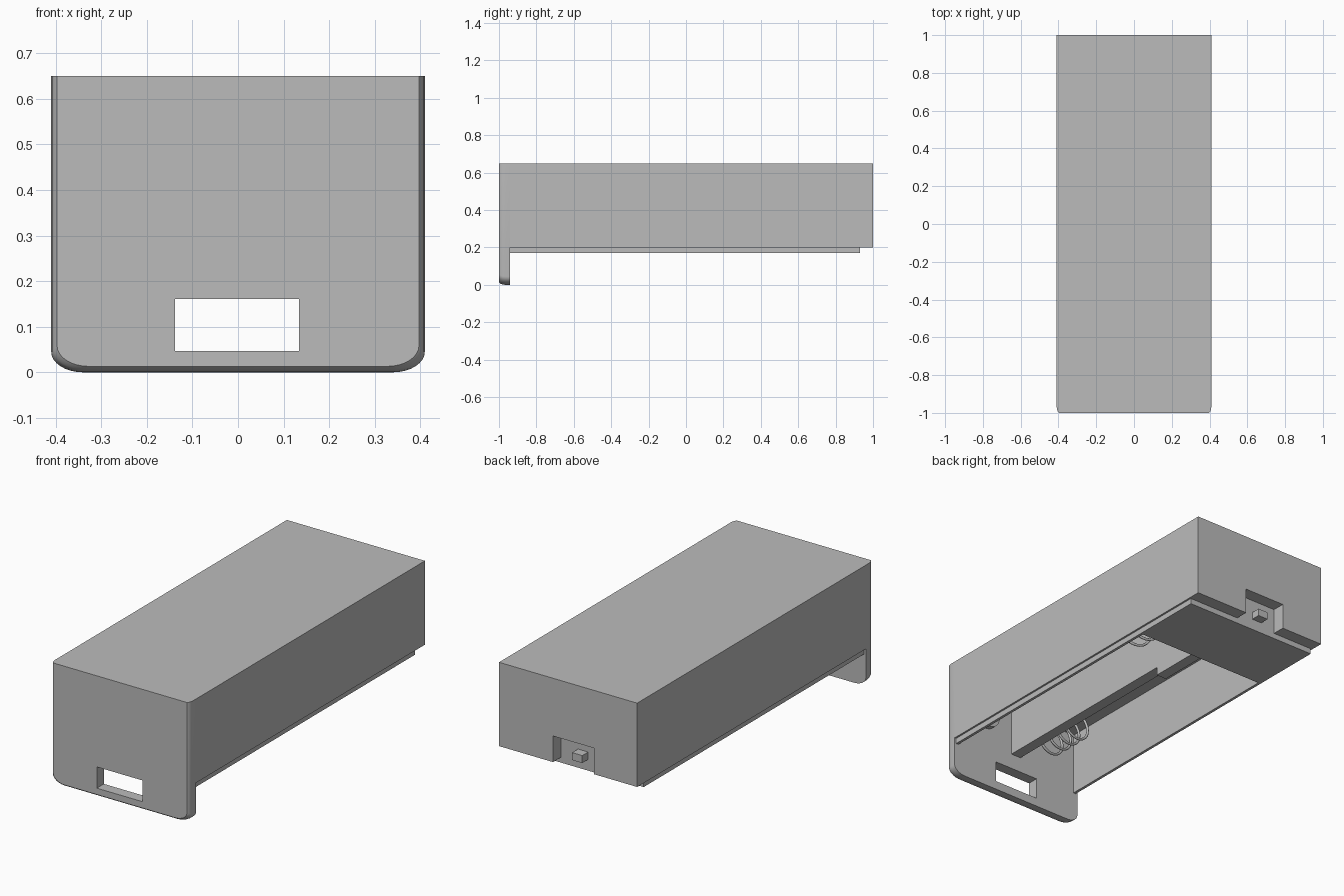
import bpy, bmesh, math

cube = bpy.data.objects.get("Cube")
if cube:
    bpy.data.objects.remove(cube)

grey = bpy.data.materials.new("plain grey")
grey.use_nodes = True
grey.diffuse_color = (0.5, 0.5, 0.5, 1)
grey.node_tree.nodes["Principled BSDF"].inputs["Base Color"].default_value = (0.5, 0.5, 0.5, 1)


def from_bmesh(name, bm):
    bmesh.ops.recalc_face_normals(bm, faces=bm.faces)
    mesh = bpy.data.meshes.new(name)
    bm.to_mesh(mesh)
    bm.free()
    obj = bpy.data.objects.new(name, mesh)
    bpy.context.collection.objects.link(obj)
    mesh.materials.append(grey)
    return obj


def box(name, x, y, z):
    bm = bmesh.new()
    bmesh.ops.create_cube(bm, size=1)
    for v in bm.verts:
        v.co = [a + (b - a) * (c + 0.5) for (a, b), c in zip((x, y, z), v.co)]
    return from_bmesh(name, bm)


def cut(obj, cutter):
    mod = obj.modifiers.new("cut", 'BOOLEAN')
    mod.operation = 'DIFFERENCE'
    mod.solver = 'EXACT'
    mod.object = cutter
    cutter.hide_render = True
    cutter.hide_viewport = True
    cutter.display_type = 'WIRE'


def apply_cuts(obj, cutters):
    for c in cutters:
        cut(obj, c)
    bpy.context.view_layer.update()
    graph = bpy.context.evaluated_depsgraph_get()
    mesh = bpy.data.meshes.new_from_object(obj.evaluated_get(graph))
    obj.modifiers.clear()
    obj.data = mesh
    for c in cutters:
        bpy.data.objects.remove(c)


HALF, INNER, FRONT, BAY_END, CEILING = 0.41, 0.385, -0.94, 0.53, 0.51

# Main housing, open below, with a switch notch in the back
body = box("housing", (-HALF, HALF), (FRONT, 1), (0.2, 0.65))
apply_cuts(body, [
    box("bay_cutter", (-INNER, INNER), (FRONT - 0.1, BAY_END), (0.1, CEILING)),
    box("notch_cutter", (-0.155, 0.09), (0.93, 1.1), (0.1, 0.34)),
])

# Front plate: outline with rounded lower corners, lofted to a softened front edge
def outline(inset):
    w, rx, rz = HALF - inset, 0.07, 0.045
    pts = [(w, 0.65)]
    for side in (1, -1):
        arc = [i * math.pi / 16 for i in range(9)]
        if side < 0:
            arc.reverse()
        pts += [(side * (w - rx + rx * math.cos(a)),
                 inset + rz - rz * math.sin(a)) for a in arc]
    return pts + [(-w, 0.65)]


bm = bmesh.new()
rings = []
for y, inset in ((FRONT, 0), (-0.965, 0), (-0.98, 0.002), (-0.992, 0.006), (-1, 0.013)):
    rings.append([bm.verts.new((x, y, z)) for x, z in outline(inset)])
count = len(rings[0])
for a, b in zip(rings, rings[1:]):
    for i in range(count):
        j = (i + 1) % count
        bm.faces.new((a[i], a[j], b[j], b[i]))
bm.faces.new(rings[0])
bm.faces.new(rings[-1])
plate = from_bmesh("front_plate", bm)
apply_cuts(plate, [box("slot_cutter", (-0.138, 0.134), (-1.2, -0.8), (0.047, 0.161))])
bpy.context.view_layer.objects.active = plate
plate.select_set(True)
bpy.ops.object.shade_smooth_by_angle(angle=math.radians(35))

# Sliding rails and the fixed base panel
for side, name in ((1, "left_rail"), (-1, "right_rail")):
    box(name, sorted((side * INNER, side * 0.4)), (FRONT, 0.93), (0.17, 0.2))
box("base_panel", (-INNER, INNER), (BAY_END, 0.93), (0.17, 0.2))

# Divider between the two bays, deeper at its rear end
box("divider", (-0.03, 0.03), (FRONT, 0.217), (0.245, CEILING))
box("divider_rear", (-0.03, 0.03), (0.217, 0.5), (0.2, CEILING))

# Switch lever
box("switch_lever", (-0.07, -0.01), (0.93, 0.98), (0.23, 0.27))


# Coil springs and contact studs, at opposite ends of the two bays
def spring(name, x, y0, y1, turns=4, radius=0.09):
    curve = bpy.data.curves.new(name, 'CURVE')
    curve.dimensions = '3D'
    curve.bevel_depth = 0.007
    curve.bevel_resolution = 2
    curve.use_fill_caps = True
    n = turns * 24
    line = curve.splines.new('POLY')
    line.points.add(n)
    for i, p in enumerate(line.points):
        a = 2 * math.pi * turns * i / n
        p.co = (x + radius * math.cos(a), y0 + (y1 - y0) * i / n,
                0.4 + radius * math.sin(a), 1)
    line.use_smooth = True
    curve.materials.append(grey)
    bpy.context.collection.objects.link(bpy.data.objects.new(name, curve))


def stud(name, x, y):
    bpy.ops.mesh.primitive_cylinder_add(vertices=32, radius=0.065, depth=0.04,
                                        location=(x, y, 0.4),
                                        rotation=(math.pi / 2, 0, 0))
    obj = bpy.context.object
    obj.name = name
    obj.data.materials.append(grey)
    bpy.ops.object.shade_smooth_by_angle(angle=math.radians(35))


spring("front_spring", -0.19, FRONT, -0.67)
spring("rear_spring", 0.19, BAY_END, 0.22)
stud("front_contact", 0.2, FRONT + 0.01)
stud("rear_contact", -0.2, BAY_END - 0.01)
